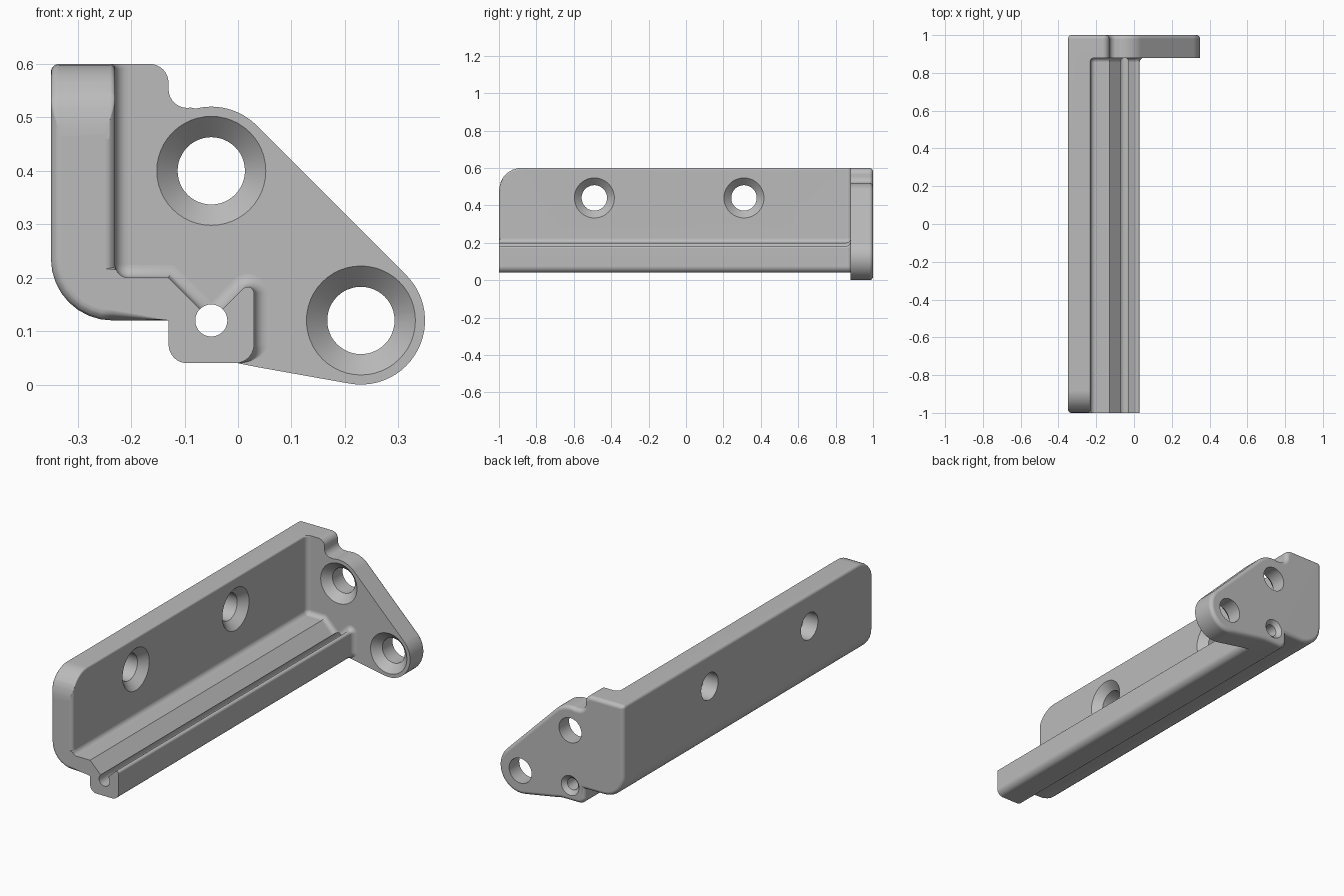
import bpy, bmesh, math
from mathutils import Vector

cube = bpy.data.objects.get("Cube")
if cube:
    bpy.data.objects.remove(cube, do_unlink=True)

N = 8           # segments per rounded corner
PLATE_Y = 0.88  # front face of the end plate
DEPTH = 1.0     # half length of the bracket

grey = bpy.data.materials.new("satin grey")
grey.use_nodes = True
grey.diffuse_color = (0.5, 0.5, 0.5, 1)
grey.node_tree.nodes["Principled BSDF"].inputs["Base Color"].default_value = (0.5, 0.5, 0.5, 1)


def rounded(corners):
    """Outline from (x, z, radius) corners; radius 0 keeps a sharp point."""
    out = []
    for i, (x, z, r) in enumerate(corners):
        p = Vector((x, z))
        if r == 0:
            out.append(p)
            continue
        a = (Vector(corners[i - 1][:2]) - p).normalized()
        b = (Vector(corners[(i + 1) % len(corners)][:2]) - p).normalized()
        half = a.angle(b) / 2
        centre = p + (a + b).normalized() * r / math.sin(half)
        start = p + a * r / math.tan(half) - centre
        end = p + b * r / math.tan(half) - centre
        sweep = start.angle(end)
        for k in range(N + 1):
            t = k / N
            v = (start * math.sin((1 - t) * sweep) + end * math.sin(t * sweep)) / math.sin(sweep)
            out.append(centre + v)
    return out


def arc(cx, cz, r, a0, a1, n=24):
    angles = [math.radians(a0 + (a1 - a0) * k / n) for k in range(n + 1)]
    return [Vector((cx + r * math.cos(a), cz + r * math.sin(a))) for a in angles]


def normals(pts):
    """Outward mitre vectors of a counter-clockwise outline."""
    res = []
    for i, p in enumerate(pts):
        d0 = (p - pts[i - 1]).normalized()
        d1 = (pts[(i + 1) % len(pts)] - p).normalized()
        n0, n1 = Vector((d0.y, -d0.x)), Vector((d1.y, -d1.x))
        res.append((n0 + n1) / (1 + n0.dot(n1)))
    return res


def loft(name, rings):
    """Solid through rings of 3D points with the same point count."""
    bm = bmesh.new()
    loops = [[bm.verts.new(p) for p in ring] for ring in rings]
    for a, b in zip(loops, loops[1:]):
        for i in range(len(a)):
            j = (i + 1) % len(a)
            bm.faces.new((a[i], a[j], b[j], b[i]))
    bm.faces.new(loops[0])
    bm.faces.new(loops[-1])
    bmesh.ops.recalc_face_normals(bm, faces=bm.faces)
    mesh = bpy.data.meshes.new(name)
    bm.to_mesh(mesh)
    bm.free()
    obj = bpy.data.objects.new(name, mesh)
    bpy.context.collection.objects.link(obj)
    mesh.materials.append(grey)
    return obj


def drill(obj, axis, u, z, profile):
    """Cut a turned (distance, radius) profile along x or y."""
    rings = []
    for d, r in profile:
        ring = []
        for k in range(48):
            a = math.tau * k / 48
            s, h = u + r * math.cos(a), z + r * math.sin(a)
            ring.append((d, s, h) if axis == "x" else (s, d, h))
        rings.append(ring)
    cutter = loft("hole_cutter", rings)
    cutter.hide_render = True
    mod = obj.modifiers.new("hole", 'BOOLEAN')
    mod.operation, mod.solver, mod.object = 'DIFFERENCE', 'EXACT', cutter
    bpy.context.view_layer.objects.active = obj
    bpy.ops.object.modifier_apply(modifier=mod.name)
    bpy.data.objects.remove(cutter, do_unlink=True)


def finish(obj):
    bpy.ops.object.select_all(action='DESELECT')
    obj.select_set(True)
    bpy.context.view_layer.objects.active = obj
    bpy.ops.object.shade_smooth_by_angle(angle=math.radians(30))
    mod = obj.modifiers.new("even shading", 'WEIGHTED_NORMAL')
    mod.keep_sharp = True


def quarter(r, s):
    """Setback of a quarter round of radius r at distance s from its face."""
    return r - math.sqrt(max(0, r * r - (r - s) ** 2)) if s < r else 0


# Rail: wall, floor and grooved block, lofted along y
FILLET, EDGE, NOSE = 0.024, 0.02, 0.12


def rail_ring(y):
    s = y + DEPTH
    top = 0.6 - quarter(NOSE, s)
    edge, fillet = quarter(EDGE, s), quarter(FILLET, PLATE_Y - y)
    pts = rounded([(-0.35, top, 0.015), (-0.35, 0.12, 0.115), (-0.13, 0.12, 0),
                   (-0.13, 0.04, 0.035), (0.03, 0.04, 0.035), (0.03, 0.2, 0.012),
                   (-0.05, 0.12, 0), (-0.13, 0.2, 0), (-0.23, 0.2, 0.025),
                   (-0.23, top, 0.01)])
    inner = 4 * (N + 1) + 1     # first point after the block's lower corners
    ring = []
    for i, (p, n) in enumerate(zip(pts, normals(pts))):
        x, z = p
        if i < 2 * (N + 1) or (x < -0.2 and z > 0.22):
            x, z = x - edge * n.x, z - edge * n.y
        if i >= inner - (N + 1):
            x += fillet * n.x
            if i >= inner:
                z = min(z + fillet * n.y, top)
        ring.append((x, y, z))
    return ring


steps = [math.radians(90 * k / N) for k in range(N + 1)]
ys = {round(-DEPTH + r * (1 - math.cos(a)), 5) for r in (EDGE, NOSE) for a in steps}
ys |= {round(PLATE_Y - FILLET * (1 - math.cos(a)), 5) for a in steps}
rail = loft("rail", [rail_ring(y) for y in sorted(ys)])
drill(rail, "y", -0.05, 0.12, [(-1.01, 0.03), (0.9, 0.03)])
for hole_y in (-0.49, 0.31):
    drill(rail, "x", hole_y, 0.44, [(-0.36, 0.068), (-0.269, 0.068), (-0.22, 0.117)])
finish(rail)

# End plate: outline with two round lugs and rounded rear edges
lower = rounded([(-0.35, 0.6, 0.015), (-0.35, 0.12, 0.115), (-0.13, 0.12, 0),
                 (-0.13, 0.04, 0.035), (0.0, 0.04, 0), (0.04, 0.032, 0),
                 (0.3, 0.1, 0), (-0.1, 0.516, 0), (-0.13, 0.51, 0.035),
                 (-0.13, 0.6, 0.035)])
first = 3 * (N + 1) + 3
outline = (lower[:first] + arc(0.23, 0.12, 0.12, -100, 45)
           + arc(-0.05, 0.4, 0.12, 45, 104) + lower[first + 2:])
mitres = normals(outline)
REAR = 0.02
rings = []
for y in [PLATE_Y] + [DEPTH - REAR * (1 - math.sin(a)) for a in steps]:
    inset = quarter(REAR, DEPTH - y)
    rings.append([(p.x - inset * n.x, y, p.y - inset * n.y) for p, n in zip(outline, mitres)])
plate = loft("end_plate", rings)
for hx, hz in ((-0.05, 0.4), (0.23, 0.12)):
    drill(plate, "y", hx, hz, [(0.87, 0.112), (0.919, 0.063), (1.01, 0.063)])
drill(plate, "y", -0.05, 0.12, [(0.87, 0.03), (0.98, 0.03), (1.01, 0.06)])
finish(plate)
